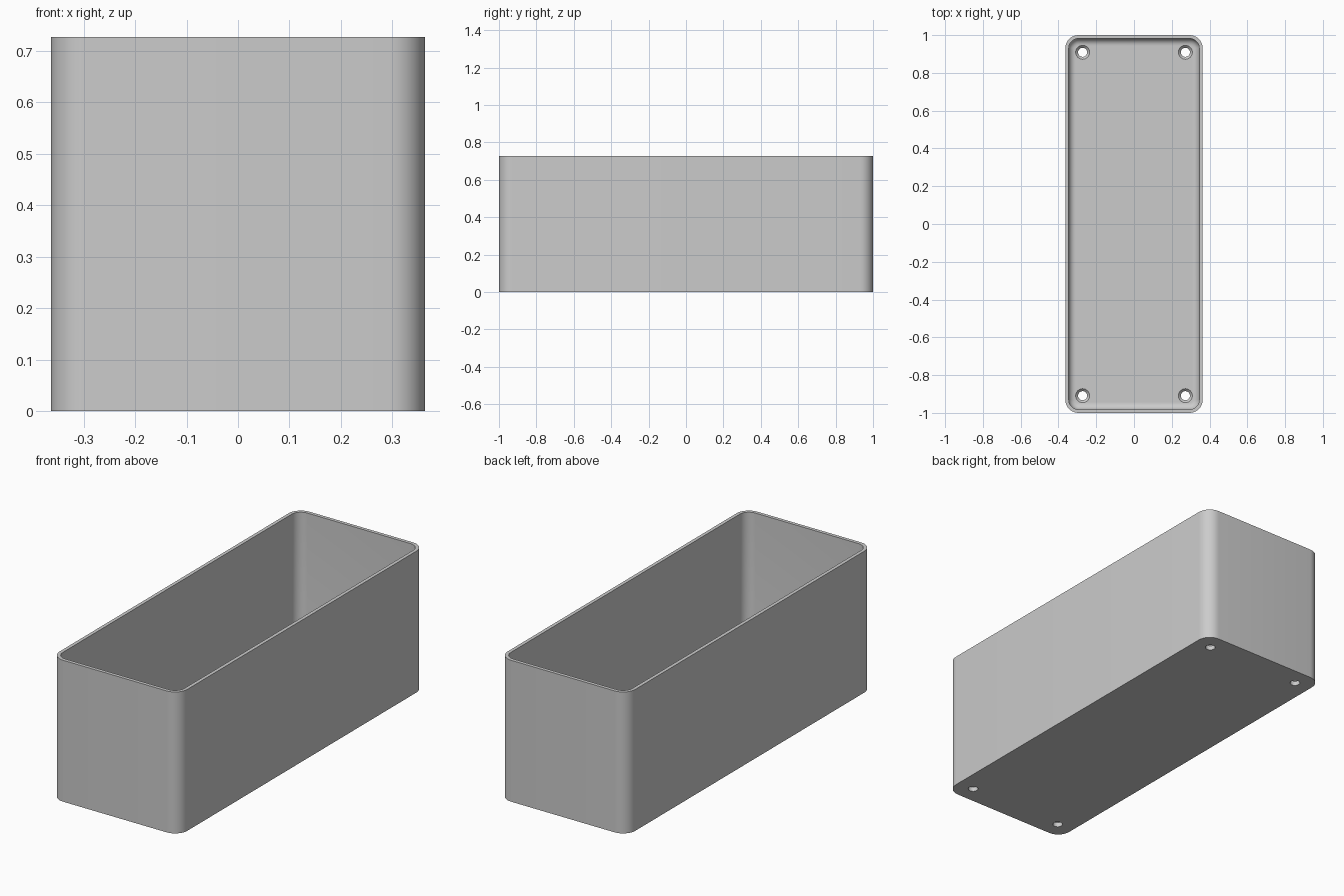
import bpy
import bmesh
import math

cube = bpy.data.objects.get("Cube")
if cube:
    bpy.data.objects.remove(cube, do_unlink=True)

HALF_X, HALF_Y, HEIGHT = 0.3635, 1.0, 0.727
CORNER, WALL, FLOOR, FILLET = 0.07, 0.018, 0.036, 0.036
HOLE_X, HOLE_Y, HOLE_R, SINK_R = 0.272, 0.909, 0.024, 0.037
STEPS = 10

grey = bpy.data.materials.new("plain grey")
grey.use_nodes = True
colour = (0.6, 0.6, 0.6, 1)
grey.diffuse_color = colour
grey.node_tree.nodes["Principled BSDF"].inputs["Base Color"].default_value = colour


def make_object(name, bm):
    bmesh.ops.recalc_face_normals(bm, faces=bm.faces)
    mesh = bpy.data.meshes.new(name)
    bm.to_mesh(mesh)
    bm.free()
    mesh.materials.append(grey)
    obj = bpy.data.objects.new(name, mesh)
    bpy.context.collection.objects.link(obj)
    return obj


def ring(bm, inset, z):
    """Rounded rectangle of vertices, inset from the outer wall."""
    r = CORNER - inset
    verts = []
    for i, (sx, sy) in enumerate(((1, 1), (-1, 1), (-1, -1), (1, -1))):
        for k in range(STEPS + 1):
            a = math.pi / 2 * (i + k / STEPS)
            verts.append(bm.verts.new((sx * (HALF_X - CORNER) + r * math.cos(a),
                                       sy * (HALF_Y - CORNER) + r * math.sin(a), z)))
    return verts


def circle(bm, x, y, r, z, n=32):
    return [bm.verts.new((x + r * math.cos(math.tau * k / n),
                          y + r * math.sin(math.tau * k / n), z)) for k in range(n)]


def loft(bm, rings):
    for a, b in zip(rings, rings[1:]):
        for i in range(len(a)):
            j = (i + 1) % len(a)
            bm.faces.new((a[i], a[j], b[j], b[i]))
    bm.faces.new(rings[0])
    bm.faces.new(rings[-1])


# Open box: outer wall, rim, inner wall, rounded join to the floor
bm = bmesh.new()
profile = [(0, 0), (0, HEIGHT), (WALL, HEIGHT)]
for k in range(9):
    a = math.pi / 2 * k / 8
    profile.append((WALL + FILLET * (1 - math.cos(a)),
                    FLOOR + FILLET * (1 - math.sin(a))))
loft(bm, [ring(bm, inset, z) for inset, z in profile])
box = make_object("open_box", bm)

# Countersunk screw holes in the four floor corners
bm = bmesh.new()
for sx in (-1, 1):
    for sy in (-1, 1):
        sections = [(HOLE_R, -0.02), (HOLE_R, FLOOR - 0.013),
                    (SINK_R, FLOOR), (SINK_R, FLOOR + 0.004)]
        loft(bm, [circle(bm, sx * HOLE_X, sy * HOLE_Y, r, z) for r, z in sections])
cutter = make_object("screw_hole_cutter", bm)
cutter.hide_render = True

cut = box.modifiers.new("screw_holes", "BOOLEAN")
cut.operation = "DIFFERENCE"
cut.solver = "EXACT"
cut.object = cutter

bpy.ops.object.select_all(action="DESELECT")
box.select_set(True)
bpy.context.view_layer.objects.active = box
bpy.ops.object.modifier_apply(modifier=cut.name)
bpy.data.objects.remove(cutter, do_unlink=True)
bpy.ops.object.shade_smooth_by_angle(angle=math.radians(30))
